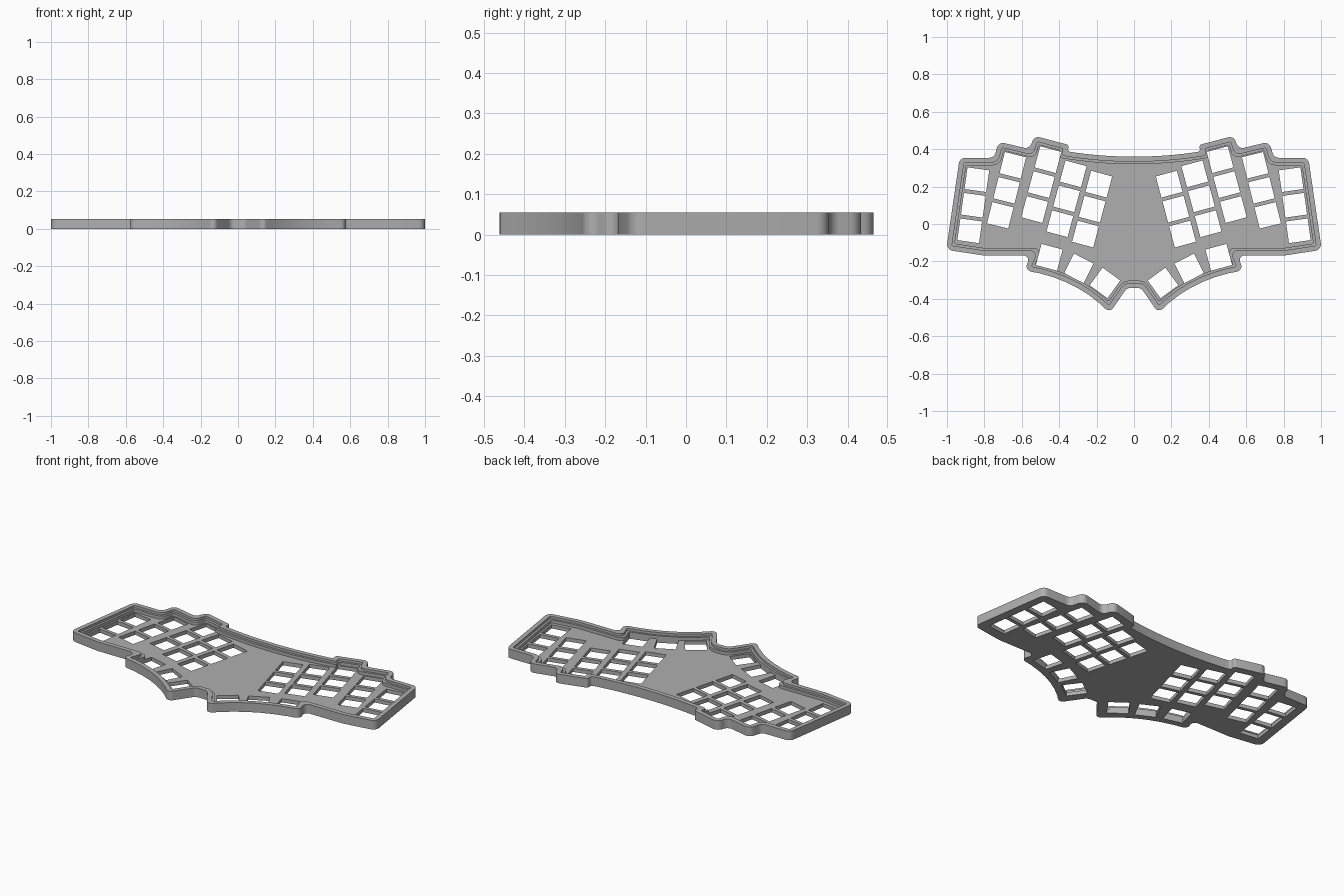
import bpy
import bmesh
import math
from mathutils import Vector, Matrix

HEIGHT, LEDGE, PLATE = 0.054, 0.04, 0.022
HOLE, PITCH = 0.117, 0.138

cube = bpy.data.objects.get("Cube")
if cube:
    bpy.data.objects.remove(cube, do_unlink=True)

grey = bpy.data.materials.new("plain grey")
grey.use_nodes = True
colour = (0.43, 0.43, 0.43, 1)
grey.diffuse_color = colour
grey.node_tree.nodes["Principled BSDF"].inputs["Base Color"].default_value = colour


def bezier(a, b, c, steps):
    """Quadratic curve from a to c, pulled towards b."""
    a, b, c = Vector(a), Vector(b), Vector(c)
    return [a.lerp(b, i / steps).lerp(b.lerp(c, i / steps), i / steps)
            for i in range(steps + 1)]


def inset(loop, dist):
    """Move every edge of a clockwise loop inward by dist."""
    result = []
    for i, p in enumerate(loop):
        d1 = (p - loop[i - 1]).normalized()
        d2 = (loop[(i + 1) % len(loop)] - p).normalized()
        n1, n2 = Vector((d1.y, -d1.x)), Vector((d2.y, -d2.x))
        result.append(p + (n1 + n2) * dist / (1 + n1.dot(n2)))
    return result


def rounded(loop, radius, dist):
    """Round the sharp corners, keeping arcs concentric with the outer edge."""
    result = []
    for i, p in enumerate(loop):
        before, after = loop[i - 1] - p, loop[(i + 1) % len(loop)] - p
        turn = math.pi - before.angle(after)
        if turn < math.radians(25):
            result.append(p)
            continue
        convex = before.x * after.y - before.y * after.x > 0
        r = max(radius - dist, 0.008) if convex else radius + dist
        cut = min(r * math.tan(turn / 2), 0.45 * min(before.length, after.length))
        r = cut / math.tan(turn / 2)
        mid = (before.normalized() + after.normalized()).normalized()
        centre = p + mid * (r / math.cos(turn / 2))
        start = p + before.normalized() * cut - centre
        sweep = -turn if convex else turn
        for k in range(8):
            result.append(centre + Matrix.Rotation(sweep * k / 7, 2) @ start)
    return result


# Sharp outline of the left half, from the back centre round to the front notch
half = bezier((0, 0.36), (0.18, 0.36), (0.356, 0.388), 8)
half += [Vector(p) for p in (
    (0.346, 0.422), (0.535, 0.472), (0.557, 0.4), (0.724, 0.44), (0.748, 0.354),
    (0.932, 0.354), (1.004, -0.138), (0.807, -0.168), (0.552, -0.168))]
half += bezier((0.586, -0.248), (0.305, -0.29), (0.13, -0.476), 7)
half.append(Vector((0.038, -0.342)))
outline = half + [Vector((-p.x, p.y)) for p in reversed(half[1:])]

# Tray: outer wall, rim, ledge, inner wall, then the floor
bm = bmesh.new()
rings = []
for dist, z in ((0, 0), (0, HEIGHT), (0.027, HEIGHT), (0.027, LEDGE),
                (0.04, LEDGE), (0.04, PLATE)):
    points = rounded(inset(outline, dist), 0.035, dist)
    rings.append([bm.verts.new((p.x, p.y, z)) for p in points])
for low, high in zip(rings, rings[1:]):
    for i in range(len(low)):
        bm.faces.new((low[i - 1], low[i], high[i], high[i - 1]))
bm.faces.new(rings[0])
bm.faces.new(rings[-1])
bmesh.ops.recalc_face_normals(bm, faces=bm.faces)
mesh = bpy.data.meshes.new("key_tray")
bm.to_mesh(mesh)
bm.free()
mesh.materials.append(grey)
tray = bpy.data.objects.new("key_tray", mesh)
bpy.context.collection.objects.link(tray)

# Key openings: x, y, tilt in degrees and number of rows going forward
columns = ((0.84, 0.237, 8, 3), (0.648, 0.314, 14, 3), (0.46, 0.344, 15, 3),
           (0.325, 0.268, 15, 3), (0.188, 0.213, 15, 3),
           (0.453, -0.178, 15, 1), (0.295, -0.237, 27, 1), (0.155, -0.315, 36, 1))
bm = bmesh.new()
for x, y, tilt, rows in columns:
    for row in range(rows):
        for side in (1, -1):
            a = math.radians(tilt)
            px = x + math.sin(a) * PITCH * row
            py = y - math.cos(a) * PITCH * row
            place = (Matrix.Translation((side * px, py, 0))
                     @ Matrix.Rotation(side * a, 4, "Z")
                     @ Matrix.Diagonal((HOLE, HOLE, 0.2, 1)))
            bmesh.ops.create_cube(bm, size=1, matrix=place)
mesh = bpy.data.meshes.new("key_cutters")
bm.to_mesh(mesh)
bm.free()
mesh.materials.append(grey)
cutter = bpy.data.objects.new("key_cutters", mesh)
cutter.hide_render = True
bpy.context.collection.objects.link(cutter)

# Cut the openings and discard the cutter
cut = tray.modifiers.new("key openings", "BOOLEAN")
cut.operation = "DIFFERENCE"
cut.solver = "EXACT"
cut.object = cutter
bpy.ops.object.select_all(action="DESELECT")
tray.select_set(True)
bpy.context.view_layer.objects.active = tray
bpy.ops.object.modifier_apply(modifier=cut.name)
bpy.data.objects.remove(cutter, do_unlink=True)
bpy.ops.object.shade_smooth_by_angle(angle=math.radians(30))
